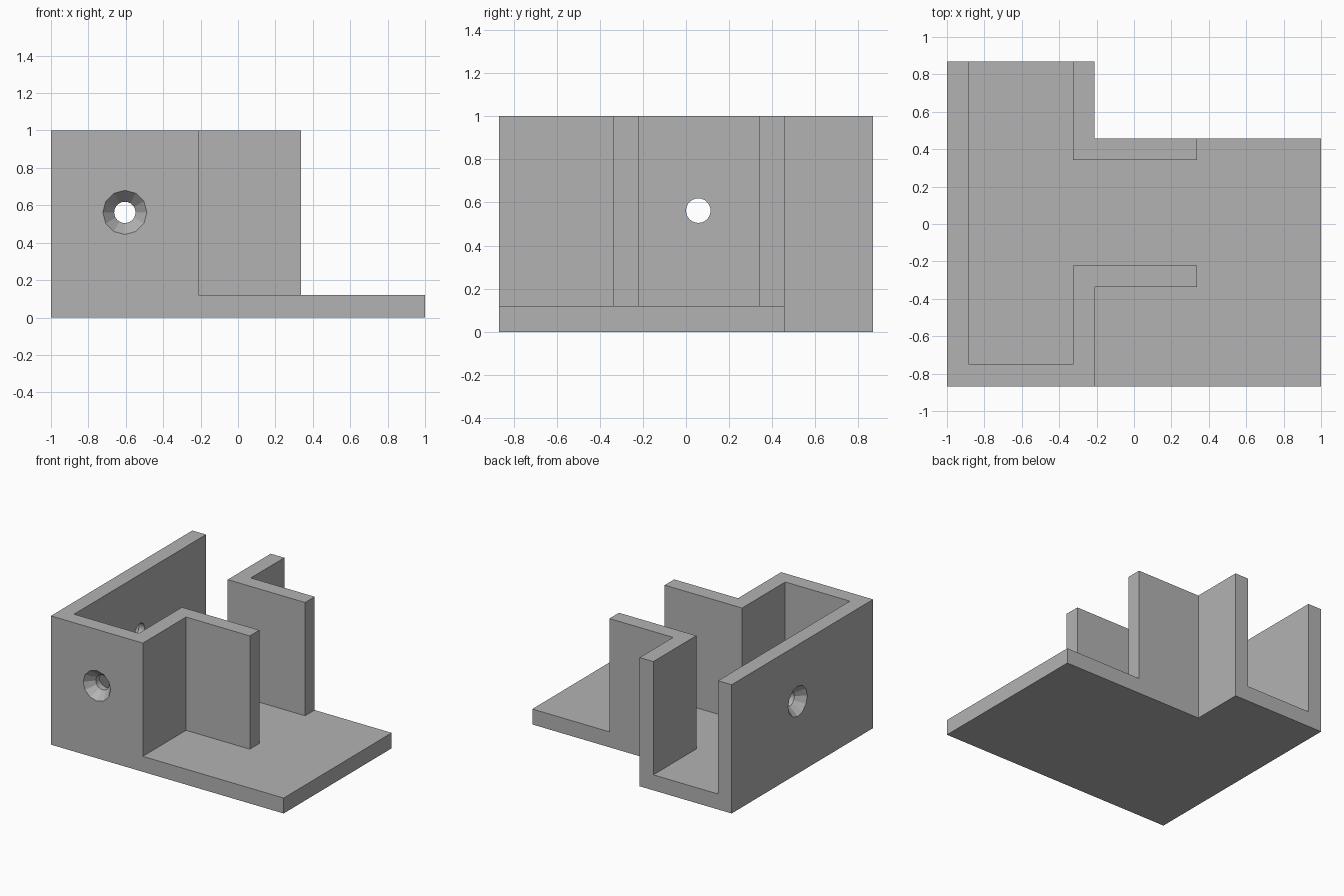
import bpy
import bmesh
from math import radians
from mathutils import Matrix, Vector

cube = bpy.data.objects.get("Cube")
if cube:
    bpy.data.objects.remove(cube, do_unlink=True)

FLOOR, TOP, WALL = 0.12, 1.0, 0.117
HOLE_Z, HOLE_R, SINK_R, SINK_DEPTH = 0.562, 0.057, 0.118, 0.07

grey = bpy.data.materials.new("plain grey")
grey.use_nodes = True
colour = (0.45, 0.45, 0.45, 1)
grey.diffuse_color = colour
grey.node_tree.nodes["Principled BSDF"].inputs["Base Color"].default_value = colour


def new_object(name, bm):
    bmesh.ops.recalc_face_normals(bm, faces=bm.faces)
    mesh = bpy.data.meshes.new(name)
    bm.to_mesh(mesh)
    bm.free()
    mesh.materials.append(grey)
    obj = bpy.data.objects.new(name, mesh)
    bpy.context.collection.objects.link(obj)
    return obj


def prism(name, outline, low, high):
    bm = bmesh.new()
    face = bm.faces.new([bm.verts.new((x, y, low)) for x, y in outline])
    side = bmesh.ops.extrude_face_region(bm, geom=[face])["geom"]
    verts = [v for v in side if isinstance(v, bmesh.types.BMVert)]
    bmesh.ops.translate(bm, verts=verts, vec=(0, 0, high - low))
    return new_object(name, bm)


def rect(x0, x1, y0, y1):
    return [(x0, y0), (x1, y0), (x1, y1), (x0, y1)]


def cone(name, sides, r_out, r_in, length, start, turn):
    bm = bmesh.new()
    place = Matrix.Translation(start) @ turn @ Matrix.Translation((0, 0, length / 2))
    bmesh.ops.create_cone(bm, cap_ends=True, segments=sides, radius1=r_out,
                          radius2=r_in, depth=length, matrix=place)
    return new_object(name, bm)


# Solid block on the stepped footprint
back_x, back_y, half = -0.21, 0.458, 0.868
bracket = prism("bracket", [(-1, -half), (1, -half), (1, back_y), (back_x, back_y),
                            (back_x, half), (-1, half)], 0, TOP)

# Pockets that leave the walls standing on the base plate
arm_end, front_y = 0.338, -0.338
inner_x = back_x - WALL
pockets = {
    "channel_cutter": rect(-1 + WALL, inner_x, -half + WALL, 1.2),
    "slot_cutter": rect(inner_x - 0.1, 1.2, front_y + WALL, back_y - WALL),
    "front_ledge_cutter": rect(back_x, 1.2, -1.2, front_y),
    "end_ledge_cutter": rect(arm_end, 1.3, -1.3, 1.3),
}
cutters = [prism(n, outline, FLOOR, TOP + 0.2) for n, outline in pockets.items()]

# Countersunk screw holes in the front wall and the right-hand wall
holes = [
    ("front", Vector((-0.605, -half, HOLE_Z)), Vector((0, 1, 0)),
     Matrix.Rotation(radians(-90), 4, "X")),
    ("side", Vector((-1, 0.057, HOLE_Z)), Vector((1, 0, 0)),
     Matrix.Rotation(radians(90), 4, "Y")),
]
slope = (SINK_R - HOLE_R) / SINK_DEPTH
lead = 0.02
for name, centre, inward, turn in holes:
    start = centre - inward * lead
    cutters.append(cone(name + "_hole_cutter", 24, HOLE_R, HOLE_R, 0.3, start, turn))
    cutters.append(cone(name + "_countersink_cutter", 12, SINK_R + slope * lead,
                        HOLE_R - slope * 0.005, SINK_DEPTH + lead + 0.005, start, turn))

# Carve the block and bake the result
for cutter in cutters:
    cutter.hide_render = True
    mod = bracket.modifiers.new(cutter.name, "BOOLEAN")
    mod.operation = "DIFFERENCE"
    mod.solver = "EXACT"
    mod.object = cutter
bpy.context.view_layer.update()
graph = bpy.context.evaluated_depsgraph_get()
baked = bpy.data.meshes.new_from_object(bracket.evaluated_get(graph))
bracket.modifiers.clear()
bracket.data = baked
for cutter in cutters:
    bpy.data.objects.remove(cutter, do_unlink=True)
baked.materials.clear()
baked.materials.append(grey)
for poly in baked.polygons:
    poly.material_index = 0
